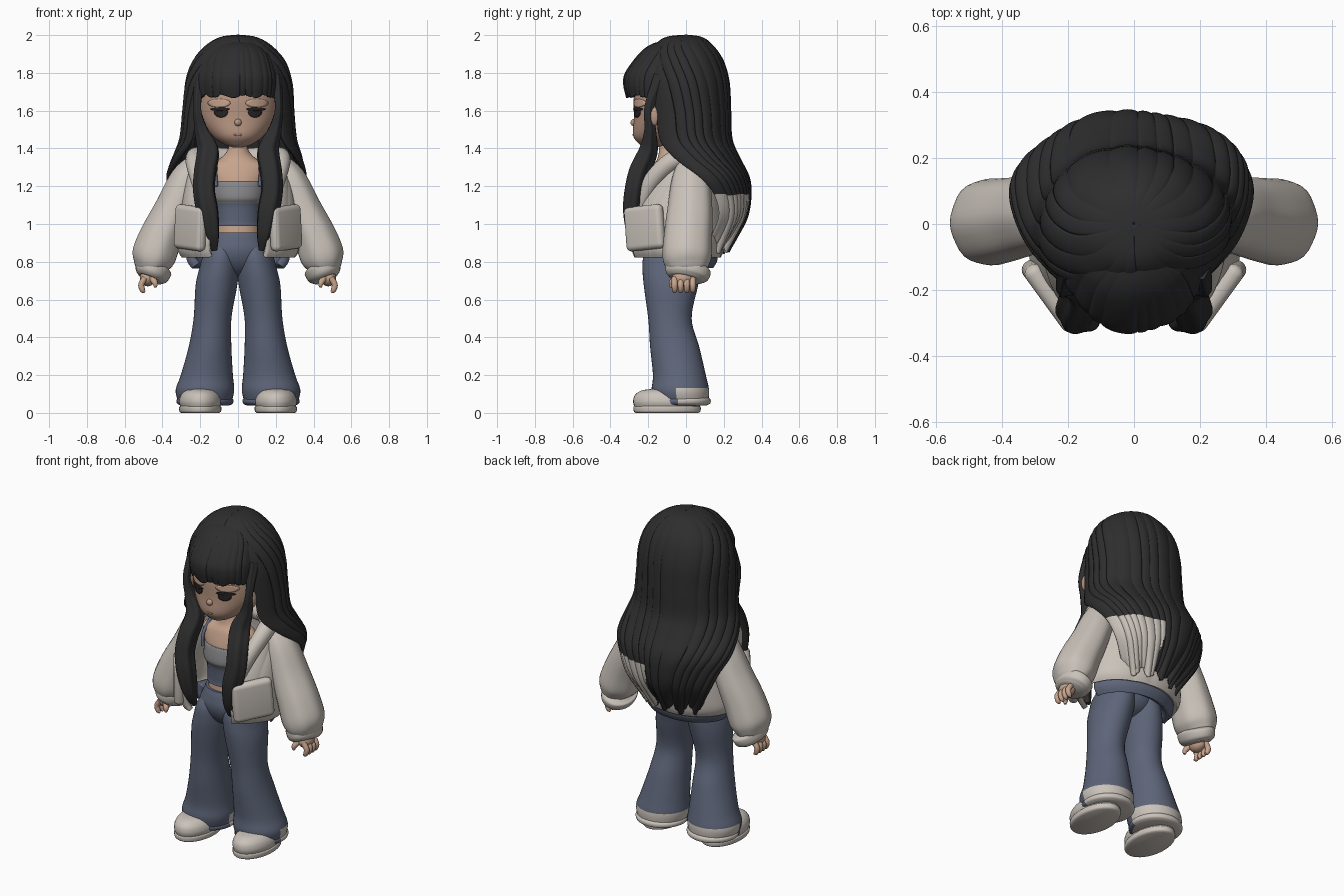
import bpy, bmesh
from math import sin, cos, pi, radians, sqrt
from mathutils import Vector, Matrix

old = bpy.data.objects.get("Cube")
if old:
    bpy.data.objects.remove(old, do_unlink=True)


def material(name, rgb):
    m = bpy.data.materials.new(name)
    m.use_nodes = True
    m.diffuse_color = (*rgb, 1)
    m.node_tree.nodes["Principled BSDF"].inputs["Base Color"].default_value = (*rgb, 1)
    return m


HAIR = material("charcoal hair", (.027, .027, .028))
CREAM = material("cream cloth", (.59, .54, .49))
DENIM = material("blue denim", (.11, .13, .19))
GREY = material("grey knit", (.24, .24, .25))
SKIN = material("light skin", (.57, .37, .265))
FACE = material("tan face", (.47, .3, .22))
LIPS = material("lips", (.34, .205, .16))
DARK = material("dark eye", (.02, .017, .017))


def spline(rows, steps=6):
    """Catmull-Rom through tuples of any length."""
    out = []
    for i in range(len(rows) - 1):
        quad = [rows[max(i - 1, 0)], rows[i], rows[i + 1], rows[min(i + 2, len(rows) - 1)]]
        for s in range(steps):
            t = s / steps
            out.append([.5 * (2 * b + (c - a) * t + (2 * a - 5 * b + 4 * c - d) * t * t
                              + (3 * b - a - 3 * c + d) * t ** 3) for a, b, c, d in zip(*quad)])
    return out + [list(rows[-1])]


def finish(name, bm, mats, pair=False, thick=0, rule=None):
    mats = mats if isinstance(mats, list) else [mats]
    for f in bm.faces:
        f.smooth = True
        if rule:
            f.material_index = rule(f.calc_center_median())
    bmesh.ops.recalc_face_normals(bm, faces=bm.faces)
    me = bpy.data.meshes.new(name)
    bm.to_mesh(me)
    bm.free()
    me.set_sharp_from_angle(angle=radians(50))
    for m in mats:
        me.materials.append(m)
    ob = bpy.data.objects.new(name, me)
    bpy.context.collection.objects.link(ob)
    if thick:
        mod = ob.modifiers.new("thickness", 'SOLIDIFY')
        mod.thickness, mod.offset = thick, 0
    if pair:
        ob.modifiers.new("other_side", 'MIRROR')
    return ob


def bridge(bm, rings, closed):
    for a, b in zip(rings, rings[1:]):
        n = len(a)
        for j in range(n if closed else n - 1):
            k = (j + 1) % n
            bm.faces.new((a[j], a[k], b[k], b[j]))


def tube(name, rows, mats, pair=False, n=28, lobes=0, amp=0, level=False, rule=None):
    """Closed loft; each row is x, y, z, width, depth. Level keeps rings horizontal."""
    bm, rows, rings = bmesh.new(), spline(rows), []
    pts = [Vector(r[:3]) for r in rows]
    u, v = Vector((1, 0, 0)), Vector((0, 1, 0))
    for i, r in enumerate(rows):
        if not level:
            t = (pts[min(i + 1, len(pts) - 1)] - pts[max(i - 1, 0)]).normalized()
            u = (u - t * u.dot(t)).normalized()
            v = t.cross(u)
        ring = []
        for j in range(n):
            a = 2 * pi * j / n
            k = 1 + amp * cos(lobes * a)
            ring.append(bm.verts.new(pts[i] + u * r[3] * k * cos(a) + v * r[4] * k * sin(a)))
        rings.append(ring)
    bridge(bm, rings, True)
    bm.faces.new(rings[0])
    bm.faces.new(rings[-1])
    return finish(name, bm, mats, pair, rule=rule)


def sheet(name, rows, mats, thick, facing=1, n=120, lobes=0, amp=0, zig=0, rule=None):
    """Open wrap around z; each row is z, centre y, width, depth, half angle."""
    bm, rows, rings = bmesh.new(), spline(rows), []
    for i, (z, cy, rx, ry, ap) in enumerate(rows):
        ring, low = [], (i / (len(rows) - 1)) ** 8
        for j in range(n + 1):
            t = j / n
            a = radians(ap) * (2 * t - 1)
            # strands of uneven width
            phase = lobes * pi * t + 1.5 * sin(9 * t) + .9 * sin(23 * t)
            bump = sqrt(abs(sin(phase))) - .6
            k = 1 + amp * (bump + .5 * sin(17 * t + 1))
            ring.append(bm.verts.new((rx * k * sin(a), cy + facing * ry * k * cos(a),
                                      z - zig * low * (bump + .6 * sin(31 * t)))))
        rings.append(ring)
    bridge(bm, rings, False)
    return finish(name, bm, mats, thick=thick, rule=rule)


def ball(name, loc, size, mat, pair=False):
    bm = bmesh.new()
    bmesh.ops.create_uvsphere(bm, u_segments=20, v_segments=12, radius=1)
    bm.transform(Matrix.Translation(loc) @ Matrix.Diagonal((*size, 1)))
    return finish(name, bm, mat, pair)


# Head and face
head = [(0, -.19, 1.405, .025, .03), (0, -.165, 1.425, .08, .085), (0, -.14, 1.47, .138, .14),
        (0, -.1, 1.56, .198, .176), (0, -.07, 1.68, .212, .205), (0, -.04, 1.8, .2, .2),
        (0, -.03, 1.9, .12, .13)]
tube("head", head, FACE, n=48, level=True)
ball("nose", (0, -.272, 1.537), (.02, .022, .02), FACE)
ball("mouth", (0, -.276, 1.472), (.024, .007, .007), LIPS)
ball("ears", (.215, -.165, 1.57), (.022, .03, .05), FACE, True)
dense = spline(head, 30)


def face_y(x, z):
    r = min(dense, key=lambda q: abs(q[2] - z))
    return r[1] - r[4] * sqrt(max(0, 1 - (x / r[3]) ** 2))


def face_patch(name, x, z, w, h, mat, lift):
    bm, rings = bmesh.new(), []
    for k in (.1, .4, .7, 1):
        ring = []
        for j in range(24):
            px, pz = x + w * k * cos(j * pi / 12), z + h * k * sin(j * pi / 12)
            ring.append(bm.verts.new((px, face_y(px, pz) - lift, pz)))
        rings.append(ring)
    bridge(bm, rings, True)
    bm.faces.new(rings[0])
    finish(name, bm, mat, True, .004)


face_patch("eyelids", .1, 1.64, .06, .022, SKIN, .002)
face_patch("eyes", .09, 1.592, .036, .028, DARK, .004)
face_patch("eyelashes", .095, 1.608, .05, .009, DARK, .005)

# Hair: long back, fringe and front locks
sheet("back_hair", [(1.99, 0, .001, .001, 180), (1.978, -.01, .09, .09, 180), (1.935, -.01, .165, .145, 180),
                    (1.86, -.01, .23, .195, 160), (1.75, -.01, .268, .225, 140),
                    (1.6, -.01, .28, .233, 128), (1.45, 0, .295, .23, 125), (1.35, .03, .328, .24, 110),
                    (1.25, .08, .355, .24, 90), (1.16, .09, .34, .24, 75), (1.05, .08, .31, .232, 65),
                    (.95, .045, .25, .21, 60), (.9, .025, .21, .19, 57)],
      [HAIR, CREAM], .025, n=200, lobes=17, amp=.04, zig=.055,
      rule=lambda c: int(c.z < 1.16 and c.x > .05))
sheet("fringe", [(1.97, -.05, .03, .03, 90), (1.945, -.05, .1, .125, 90), (1.895, -.06, .165, .18, 85),
                 (1.8, -.08, .205, .23, 80), (1.74, -.09, .21, .23, 80), (1.68, -.09, .205, .215, 78)],
      HAIR, .018, facing=-1, lobes=11, amp=.03, zig=.012)
tube("front_locks", [(.2, -.13, 1.78, .03, .04), (.215, -.195, 1.62, .02, .024),
                     (.195, -.19, 1.5, .034, .03), (.158, -.2, 1.39, .056, .048),
                     (.172, -.245, 1.28, .057, .055), (.178, -.27, 1.18, .056, .054),
                     (.16, -.28, 1.07, .056, .052), (.14, -.27, .95, .042, .04),
                     (.125, -.25, .86, .016, .012)],
     HAIR, True, n=48, lobes=5, amp=.08)

# Torso and cropped top
tube("chest", [(0, -.09, 1.46, .05, .05), (0, -.09, 1.4, .052, .052), (0, -.08, 1.35, .09, .07),
               (0, -.08, 1.3, .17, .095), (0, -.09, 1.2, .14, .11), (0, -.09, 1.06, .115, .1),
               (0, -.09, .93, .12, .105)], SKIN, level=True)
tube("cropped_top", [(0, -.09, 1.225, .135, .112), (0, -.09, 1.215, .145, .122),
                     (0, -.095, 1.14, .142, .13), (0, -.09, 1.1, .128, .118),
                     (0, -.09, 1.02, .122, .112), (0, -.09, .99, .125, .114)],
     [GREY, DENIM], level=True, rule=lambda c: int(c.z < 1.11))
tube("top_straps", [(.115, -.18, 1.2, .01, .008), (.12, -.165, 1.28, .01, .008),
                    (.11, -.09, 1.36, .01, .008)], DENIM, True, n=10)

# Flared trousers
tube("trouser_waist", [(0, -.09, .955, .135, .118), (0, -.09, .92, .15, .13), (0, -.08, .86, .178, .148),
                       (0, -.07, .8, .17, .14), (0, -.065, .75, .12, .105), (0, -.065, .72, .05, .05)],
     DENIM, n=36, level=True)
tube("trouser_legs", [(.07, -.08, .9, .07, .11), (.088, -.076, .84, .094, .148), (.1, -.075, .76, .106, .155),
                      (.115, -.08, .67, .11, .143), (.135, -.085, .5, .1, .115),
                      (.148, -.06, .35, .113, .13), (.165, -.035, .2, .138, .14),
                      (.175, -.03, .12, .155, .152), (.175, -.025, .055, .14, .142)],
     [DENIM, CREAM], True, n=40, level=True, rule=lambda c: int(c.z < .13 and c.y > -.05))
tube("trouser_cuffs", [(.175, -.02, .085, .13, .135), (.175, -.02, .07, .15, .15),
                       (.175, -.02, .05, .148, .148), (.175, -.02, .04, .13, .13)],
     [DENIM, CREAM], True, n=40, level=True, rule=lambda c: int(c.y > -.05))

# Shoes
tube("shoe_soles", [(.2, -.1, 0, .1, .165), (.2, -.1, .008, .11, .176), (.2, -.1, .03, .112, .178),
                    (.2, -.1, .036, .106, .17)], CREAM, True, n=36, level=True)
tube("shoe_uppers", [(.2, -.1, .03, .104, .172), (.2, -.1, .06, .112, .18), (.2, -.1, .095, .102, .17),
                     (.2, -.1, .12, .075, .13), (.2, -.09, .128, .03, .06)], CREAM, True, n=36, level=True)

# Open jacket with hood, pockets and balloon sleeves
sheet("jacket_body", [(1.39, 0, .13, .12, 85), (1.33, -.01, .22, .17, 110), (1.24, -.02, .26, .2, 132),
                      (1.1, -.05, .285, .24, 149), (.95, -.06, .3, .255, 151), (.87, -.06, .305, .245, 151),
                      (.83, -.06, .285, .23, 151)], CREAM, .03, lobes=7, amp=.02)
sheet("jacket_hem", [(.87, -.045, .235, .175, 85), (.82, -.045, .25, .188, 85),
                     (.78, -.045, .225, .168, 85)], DENIM, .05, n=60)
tube("hood", [(.18, -.24, 1.1, .025, .03), (.21, -.18, 1.23, .04, .045), (.228, -.06, 1.34, .05, .05),
              (.18, .08, 1.355, .06, .055), (0, .15, 1.34, .06, .055)], CREAM, True)
tube("sleeves", [(.2, .02, 1.34, .05, .06), (.27, .025, 1.24, .085, .1), (.345, .02, 1.07, .1, .12),
                 (.408, .01, .93, .113, .128), (.445, .005, .83, .116, .13), (.463, .005, .775, .09, .112),
                 (.47, .005, .75, .07, .09)], CREAM, True, n=36, lobes=7, amp=.015)
tube("sleeve_cuffs", [(.435, .018, .785, .075, .09), (.442, .014, .77, .096, .12),
                      (.458, .004, .73, .09, .115), (.466, 0, .71, .068, .09)], CREAM, True)
bm = bmesh.new()
bmesh.ops.create_cube(bm, size=1)
bm.transform(Matrix.Diagonal((.24, .06, .235, 1)))
bmesh.ops.bevel(bm, geom=bm.edges[:], offset=.028, segments=5, profile=.5, affect='EDGES')
bm.transform(Matrix.Translation((.252, -.218, .98)) @ Matrix.Rotation(radians(54), 4, 'Z')
             @ Matrix.Rotation(radians(-5), 4, 'Y'))
finish("jacket_pockets", bm, CREAM, True)

# Hands
ball("palms", (.478, -.015, .715), (.042, .058, .045), SKIN, True)
for i in range(4):
    y = -.06 + .032 * i
    tube("finger_%d" % (i + 1), [(.492, y, .715, .016, .016), (.512, y, .68, .016, .016),
                                 (.505, y, .65, .014, .014), (.492, y, .64, .006, .006)], SKIN, True, n=12)
tube("thumbs", [(.46, -.05, .72, .018, .018), (.44, -.075, .69, .016, .016),
                (.437, -.08, .665, .007, .007)], SKIN, True, n=12)
